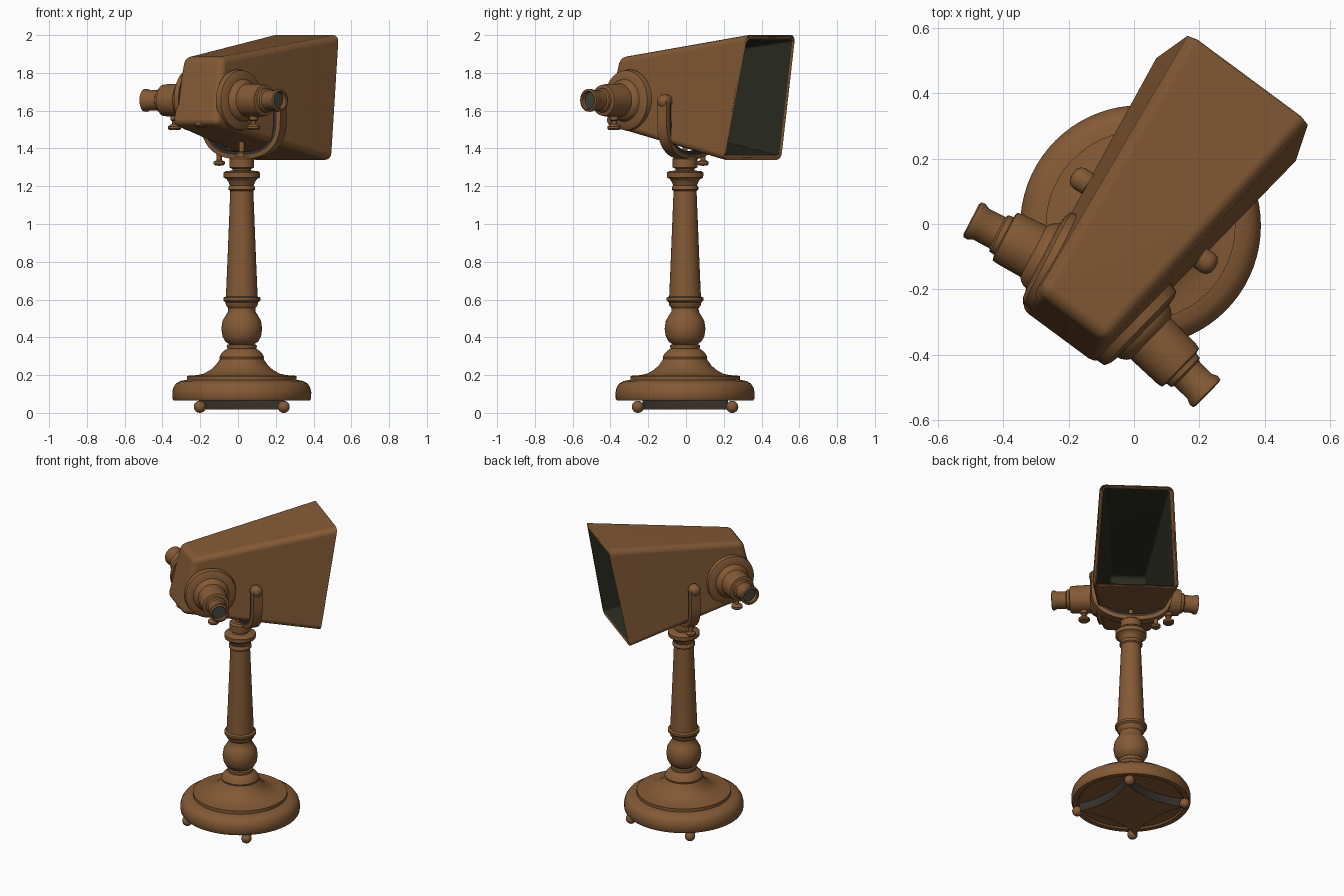
import bpy, bmesh, math
from mathutils import Vector, Matrix

if "Cube" in bpy.data.objects:
    bpy.data.objects.remove(bpy.data.objects["Cube"])


def material(name, rgb):
    m = bpy.data.materials.new(name)
    m.diffuse_color = (*rgb, 1)
    m.use_nodes = True
    m.node_tree.nodes["Principled BSDF"].inputs["Base Color"].default_value = m.diffuse_color
    return m


BROWN = material("brown", (0.23, 0.102, 0.036))
DARK = material("dark_interior", (0.023, 0.025, 0.015))
SHADE = material("dark_brown", (0.04, 0.03, 0.024))
GLASS = material("lens_glass", (0.05, 0.06, 0.045))


def finish(name, bm, mats=(BROWN,), angle=35, normals=True):
    if normals:
        bmesh.ops.recalc_face_normals(bm, faces=bm.faces)
    me = bpy.data.meshes.new(name)
    bm.to_mesh(me)
    bm.free()
    ob = bpy.data.objects.new(name, me)
    bpy.context.collection.objects.link(ob)
    for m in mats:
        me.materials.append(m)
    bpy.ops.object.select_all(action='DESELECT')
    ob.select_set(True)
    bpy.context.view_layer.objects.active = ob
    bpy.ops.object.shade_smooth_by_angle(angle=math.radians(angle))
    return ob


def lathe(name, profile, origin=(0, 0, 0), axis=(0, 0, 1), steps=48, mat=BROWN):
    """Revolve (radius, height) points about an axis."""
    bm = bmesh.new()
    rings = []
    for r, h in profile:
        if r == 0:
            rings.append([bm.verts.new((0, 0, h))] * steps)
        else:
            rings.append([bm.verts.new((r * math.cos(2 * math.pi * i / steps),
                                        r * math.sin(2 * math.pi * i / steps), h))
                          for i in range(steps)])
    for a, b in zip(rings, rings[1:]):
        for i in range(steps):
            j = (i + 1) % steps
            bm.faces.new(list(dict.fromkeys((a[i], a[j], b[j], b[i]))))
    rot = Vector((0, 0, 1)).rotation_difference(Vector(axis)).to_matrix().to_4x4()
    bm.transform(Matrix.Translation(origin) @ rot)
    return finish(name, bm, (mat,))


def ball(name, pos, r):
    bm = bmesh.new()
    bmesh.ops.create_uvsphere(bm, u_segments=20, v_segments=12, radius=r,
                              matrix=Matrix.Translation(pos))
    return finish(name, bm)


CX, CY = 0.02, -0.005

# Round base with recessed underside and stepped, flared top
lathe("base", [(0, 0.075), (0.32, 0.075), (0.33, 0.065), (0.36, 0.065), (0.367, 0.075),
               (0.368, 0.11), (0.362, 0.135), (0.349, 0.155), (0.325, 0.169), (0.29, 0.175),
               (0.29, 0.196), (0.235, 0.2), (0.2, 0.208), (0.165, 0.228), (0.14, 0.25),
               (0.122, 0.275), (0.115, 0.287), (0, 0.287)], (CX, CY, 0), steps=72)

# Turned column
lathe("column", [(0, 0.28), (0.115, 0.28), (0.118, 0.295), (0.11, 0.312), (0.098, 0.325),
                 (0.085, 0.335), (0.076, 0.34), (0.08, 0.35), (0.078, 0.36), (0.066, 0.363),
                 (0.087, 0.378), (0.102, 0.405), (0.108, 0.445), (0.102, 0.487), (0.086, 0.515),
                 (0.073, 0.535), (0.072, 0.555), (0.084, 0.57), (0.086, 0.585), (0.098, 0.595),
                 (0.098, 0.61), (0.084, 0.616), (0.076, 0.8), (0.061, 1.175), (0.07, 1.182),
                 (0.07, 1.195), (0.063, 1.205), (0.07, 1.222), (0.08, 1.238), (0.096, 1.246),
                 (0.097, 1.272), (0.085, 1.28), (0.05, 1.283), (0.05, 1.292), (0.066, 1.3),
                 (0.066, 1.345), (0.055, 1.356), (0, 1.356)], (CX, CY, 0))

# Star-shaped foot plate with concave, dark edges
bm = bmesh.new()
outline = []
for k in range(4):
    a, b = [Vector((math.cos(t), math.sin(t), 0)) * 0.32
            for t in (math.pi / 4 + k * math.pi / 2, math.pi / 4 + (k + 1) * math.pi / 2)]
    for i in range(8):
        s = i / 8
        p = a.lerp(b, s) - (a + b).normalized() * 0.05 * 4 * s * (1 - s)
        outline.append(bm.verts.new(p + Vector((CX, CY, 0.018))))
f = bm.faces.new(outline)
ext = bmesh.ops.extrude_face_region(bm, geom=[f])
bmesh.ops.translate(bm, vec=(0, 0, 0.062),
                    verts=[v for v in ext["geom"] if isinstance(v, bmesh.types.BMVert)])
bm.normal_update()
for f in bm.faces:
    f.material_index = 1 if abs(f.normal.z) < 0.5 else 0
finish("foot_plate", bm, (BROWN, SHADE))

# Ball feet
for sx in (-1, 1):
    for sy in (-1, 1):
        ball("foot", (CX + sx * 0.222, CY + sy * 0.25, 0.032), 0.032)

# Tapered hood, open at the wide end
ang = math.radians(53.5)
D = Vector((math.cos(ang), math.sin(ang), 0))      # viewing axis
E = Vector((math.sin(ang), -math.cos(ang), 0))     # sideways
bm = bmesh.new()


def section(u_top, z_top, w_top, u_bot, z_bot, w_bot):
    return [bm.verts.new(D * u + E * (0.018 + w) + Vector((0, 0, z)))
            for u, z, w in ((u_top, z_top, -w_top), (u_top, z_top, w_top),
                            (u_bot, z_bot, w_bot), (u_bot, z_bot, -w_bot))]


rear = section(-0.34, 1.882, 0.13, -0.42, 1.525, 0.15)
mouth = section(0.565, 2.0, 0.227, 0.442, 1.34, 0.267)
bm.faces.new(rear)
for i in range(4):
    j = (i + 1) % 4
    bm.faces.new((rear[i], mouth[i], mouth[j], rear[j]))
bmesh.ops.recalc_face_normals(bm, faces=bm.faces)
if bm.faces[0].normal.dot(D) > 0:
    bmesh.ops.reverse_faces(bm, faces=bm.faces)
bmesh.ops.bevel(bm, geom=[e for e in bm.edges if len(e.link_faces) == 2],
                offset=0.035, segments=4, profile=0.5, affect='EDGES')
hood = finish("hood", bm, (BROWN, DARK), normals=False)
sol = hood.modifiers.new("wall", 'SOLIDIFY')
sol.thickness = 0.026
sol.offset = -1
sol.material_offset = 1
sol.material_offset_rim = 0
wn = hood.modifiers.new("flat_sides", 'WEIGHTED_NORMAL')
wn.keep_sharp = True

# Eyepieces: stepped tubes with flange, recessed lens and a clamp screw below
eyepieces = (((-0.4975, 0.015), (-0.888, 0.46), 0.183, 0.0),
             ((0.225, -0.52), (0.715, -0.699), 0.2, 0.028))
for tip, out, t, extra in eyepieces:
    axis = -Vector((*out, 0)).normalized()
    start = Vector((*tip, 1.655))
    lathe("eyepiece", [(0.042, 0.035), (0.044, 0.004), (0.05, 0), (0.06, 0.004), (0.061, 0.018),
                       (0.053, 0.035), (0.054, 0.09), (0.063, 0.096), (0.065, 0.112),
                       (0.082, 0.116), (0.085, 0.135), (0.088, 0.215 + extra),
                       (0.098, 0.222 + extra), (0.108, 0.236 + extra), (0.112, 0.247 + extra),
                       (0.14, 0.251 + extra), (0.158, 0.26 + extra), (0.163, 0.29 + extra),
                       (0, 0.29 + extra)], start, axis)
    lathe("lens", [(0, 0.025), (0.0435, 0.025)], start, axis, mat=GLASS)
    spot = start + axis * t
    lathe("clamp_screw", [(0, 1.497), (0.028, 1.498), (0.035, 1.505), (0.035, 1.517),
                          (0.025, 1.525), (0.014, 1.53), (0.014, 1.545), (0.022, 1.55),
                          (0.022, 1.61), (0, 1.61)], (spot.x, spot.y, 0), steps=24)

# Button on the lower rear edge of the hood
lathe("rear_button", [(0, 1.51), (0.03, 1.513), (0.04, 1.523), (0.04, 1.54), (0, 1.55)],
      (-0.19, -0.32, 0), steps=24)

# U-shaped yoke strap: brown outer half, dark inner half
ya = math.radians(56.6)
YD = Vector((math.cos(ya), math.sin(ya), 0))
YE = Vector((math.sin(ya), -math.cos(ya), 0))
YC = Vector((0.03, 0.01, 0))
UP = Vector((0, 0, 1))


def squared(c):
    return math.copysign(abs(c) ** 0.8, c)


path = [(-0.23, 1.655, -1, 0)]
for i in range(25):
    t = math.pi + math.pi * i / 24
    c, s = math.cos(t), math.sin(t)
    path.append((0.23 * squared(c), 1.55 + 0.185 * squared(s), c, s))
path.append((0.23, 1.655, 1, 0))
SECTION = ((-0.018, -0.034), (0, -0.034), (0.022, -0.03), (0.022, 0.03), (0, 0.034),
           (-0.018, 0.034))
bm = bmesh.new()
rings = []
for v, z, nv, nz in path:
    rings.append([bm.verts.new(YC + YE * (v + s * nv) + UP * (z + s * nz) + YD * w)
                  for s, w in SECTION])
for a, b in zip(rings, rings[1:]):
    for i in range(6):
        j = (i + 1) % 6
        bm.faces.new((a[i], a[j], b[j], b[i])).material_index = 1 if i in (0, 4, 5) else 0
bm.faces.new(rings[0])
bm.faces.new(rings[-1])
finish("yoke", bm, (BROWN, SHADE))

# Rounded pivot knobs at the yoke tips
for s in (-1, 1):
    p = YC + YE * s * 0.205 + UP * 1.65
    lathe("pivot_knob", [(0, 0), (0.036, 0), (0.036, 0.03), (0.032, 0.043), (0.02, 0.053),
                         (0, 0.057)], p, YE * s, steps=24)

# Tilt screw under the hood and thumbscrew under the yoke
lathe("tilt_screw", [(0, 1.35), (0.03, 1.35), (0.03, 1.375), (0.014, 1.385), (0.014, 1.5),
                     (0, 1.5)], (CX, CY, 0), steps=20)
lathe("thumbscrew", [(0, 1.308), (0.022, 1.31), (0.03, 1.318), (0.03, 1.33), (0.014, 1.338),
                     (0.014, 1.375), (0, 1.375)], (-0.1, 0.09, 0), steps=20)
